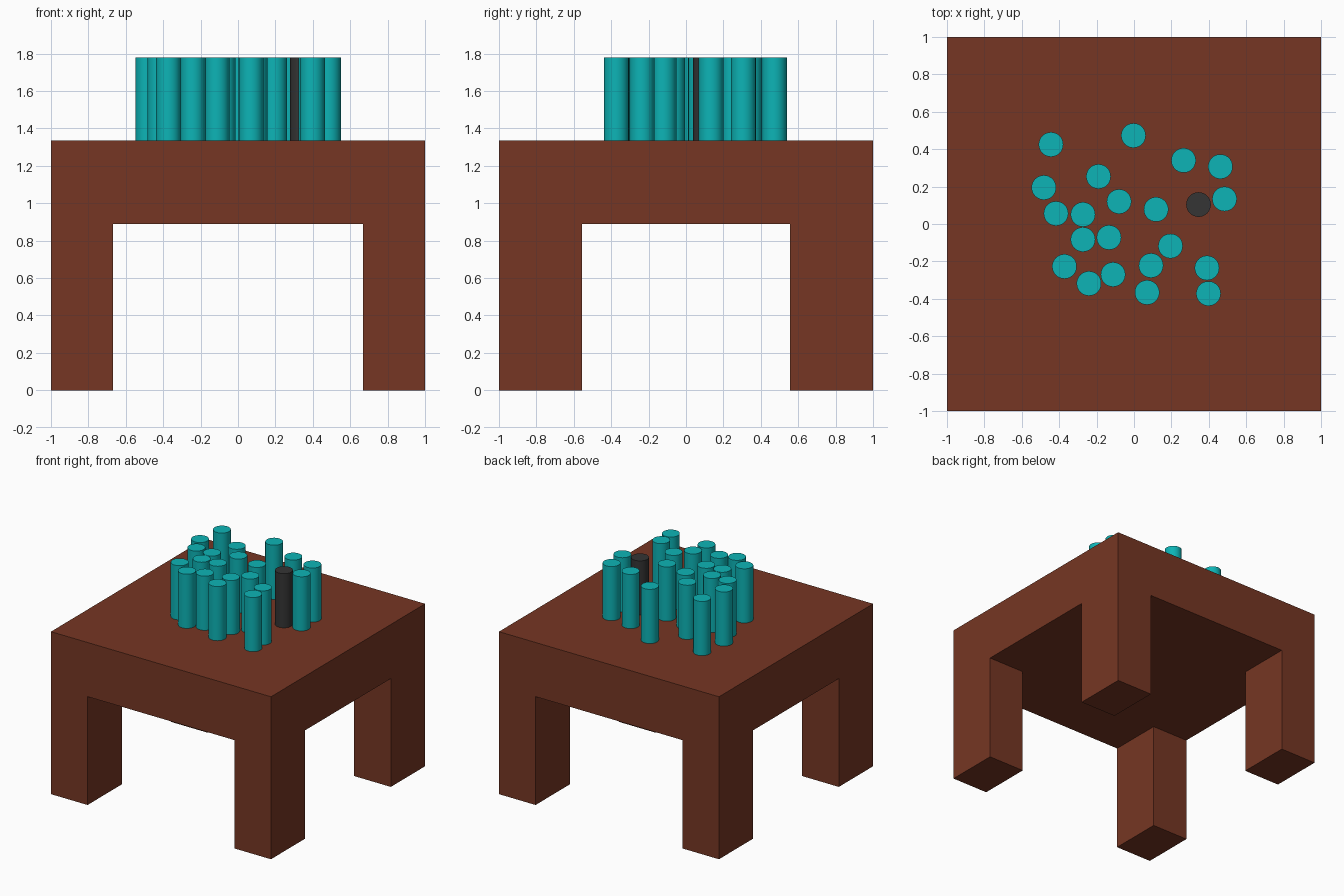
import bpy, bmesh

if "Cube" in bpy.data.objects:
    bpy.data.objects.remove(bpy.data.objects["Cube"])

UNDER, TOP, PEG_TOP = 0.89, 1.335, 1.78   # heights
INNER_X, INNER_Y = 0.667, 0.556           # inner leg faces
PEG_R = 0.066


def material(name, rgb):
    m = bpy.data.materials.new(name)
    m.diffuse_color = (*rgb, 1)
    m.use_nodes = True
    m.node_tree.nodes["Principled BSDF"].inputs["Base Color"].default_value = m.diffuse_color
    return m


brown = material("brown", (0.18, 0.037, 0.017))
teal = material("teal", (0.004, 0.456, 0.468))
charcoal = material("charcoal", (0.035, 0.035, 0.035))

# Table: slab cut into a 3x3 grid, legs extruded from the corner cells
bm = bmesh.new()
bmesh.ops.create_cube(bm, size=1)
bmesh.ops.scale(bm, vec=(2, 2, TOP - UNDER), verts=bm.verts)
bmesh.ops.translate(bm, vec=(0, 0, (TOP + UNDER) / 2), verts=bm.verts)
for s in (-1, 1):
    for co, no in (((s * INNER_X, 0, 0), (1, 0, 0)), ((0, s * INNER_Y, 0), (0, 1, 0))):
        bmesh.ops.bisect_plane(bm, geom=bm.verts[:] + bm.edges[:] + bm.faces[:],
                               plane_co=co, plane_no=no)
bm.normal_update()
corners = []
for f in bm.faces:
    c = f.calc_center_median()
    if f.normal.z < -0.9 and abs(c.x) > INNER_X and abs(c.y) > INNER_Y:
        corners.append(f)
for f in bmesh.ops.extrude_discrete_faces(bm, faces=corners)["faces"]:
    bmesh.ops.translate(bm, vec=(0, 0, -UNDER), verts=f.verts)
bmesh.ops.recalc_face_normals(bm, faces=bm.faces)
bmesh.ops.dissolve_limit(bm, angle_limit=0.01, verts=bm.verts, edges=bm.edges)
mesh = bpy.data.meshes.new("table")
bm.to_mesh(mesh)
bm.free()
mesh.materials.append(brown)
bpy.context.collection.objects.link(bpy.data.objects.new("table", mesh))


# Pegs standing on the table top
def peg(name, x, y, mat):
    bpy.ops.mesh.primitive_cylinder_add(vertices=32, radius=PEG_R, depth=PEG_TOP - TOP,
                                        location=(x, y, (PEG_TOP + TOP) / 2))
    o = bpy.context.object
    o.name = name
    o.data.materials.append(mat)
    bpy.ops.object.shade_smooth_by_angle()


PEGS = [(-.444, .425), (-.003, .473), (.265, .34), (.462, .307), (-.19, .254),
        (-.482, .195), (-.417, .056), (-.273, .051), (-.08, .12), (.118, .078),
        (.484, .134), (-.273, -.083), (-.134, -.072), (.195, -.118), (-.372, -.227),
        (-.241, -.318), (-.112, -.27), (.091, -.222), (.07, -.366), (.39, -.235),
        (.398, -.372)]
for i, (x, y) in enumerate(PEGS):
    peg(f"teal_peg_{i + 1}", x, y, teal)
peg("dark_peg", .345, .104, charcoal)
